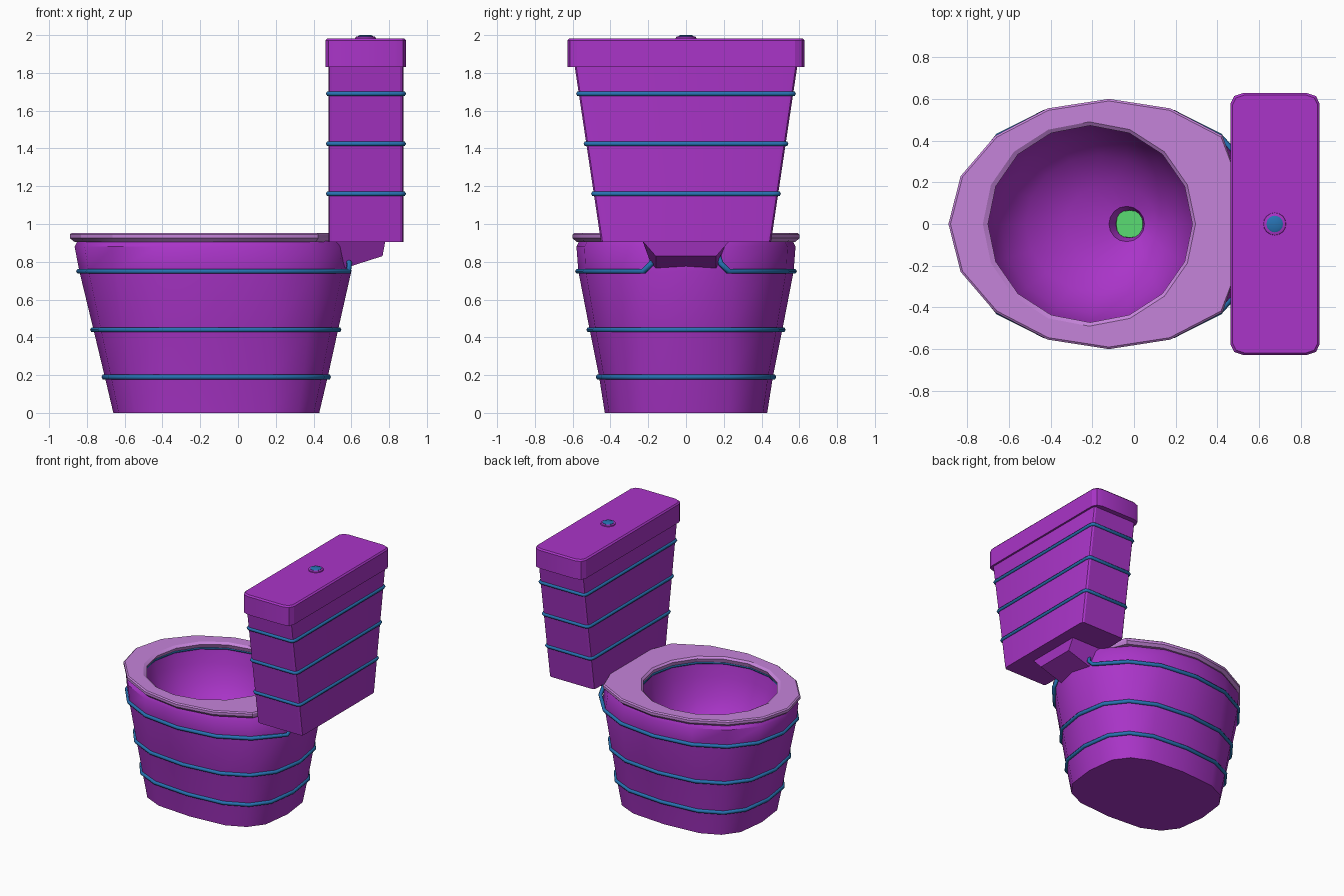
import bpy
import math

if "Cube" in bpy.data.objects:
    bpy.data.objects.remove(bpy.data.objects["Cube"])


def material(name, rgb):
    m = bpy.data.materials.new(name)
    m.diffuse_color = (*rgb, 1)
    m.use_nodes = True
    m.node_tree.nodes["Principled BSDF"].inputs["Base Color"].default_value = m.diffuse_color
    return m


PURPLE = material("purple", (0.40, 0.035, 0.58))
LILAC = material("lilac", (0.56, 0.23, 0.70))
BLUE = material("blue", (0.02, 0.17, 0.45))
GREEN = material("green", (0.10, 0.72, 0.17))


def oval(x0, x1, b, z, n=2.0, sides=16):
    """Superellipse outline between x0 and x1 with half width b."""
    cx, a = (x0 + x1) / 2, (x1 - x0) / 2
    pts = []
    for i in range(sides):
        t = 2 * math.pi * i / sides
        c, s = math.cos(t), math.sin(t)
        pts.append((cx + a * math.copysign(abs(c) ** (2 / n), c),
                    b * math.copysign(abs(s) ** (2 / n), s), z))
    return pts


def chamfer_rect(x0, x1, y, z, cx, cy):
    """Rectangle outline with corners cut by two short segments."""
    xm, hx = (x0 + x1) / 2, (x1 - x0) / 2
    k = 0.29
    corner = [(hx, y - cy), (hx - cx * k, y - cy * k), (hx - cx, y)]
    out = corner + [(-px, py) for px, py in reversed(corner)]
    out += [(-px, -py) for px, py in out]
    return [(xm + px, py, z) for px, py in out]


def loft(name, rings, mat, caps=(True, True), closed=False, angle=35):
    n = len(rings[0])
    verts = [p for r in rings for p in r]
    faces = []
    m = len(rings)
    for j in range(m if closed else m - 1):
        k = (j + 1) % m
        for i in range(n):
            i2 = (i + 1) % n
            faces.append((j * n + i, j * n + i2, k * n + i2, k * n + i))
    if not closed and caps[0]:
        faces.append(tuple(reversed(range(n))))
    if not closed and caps[1]:
        faces.append(tuple(range((m - 1) * n, m * n)))
    me = bpy.data.meshes.new(name)
    me.from_pydata(verts, [], faces)
    me.materials.append(mat)
    ob = bpy.data.objects.new(name, me)
    bpy.context.collection.objects.link(ob)
    bpy.ops.object.select_all(action='DESELECT')
    ob.select_set(True)
    bpy.context.view_layer.objects.active = ob
    if angle:
        bpy.ops.object.shade_smooth_by_angle(angle=math.radians(angle))
    return ob


def tube(name, pts, r, closed=True):
    cu = bpy.data.curves.new(name, 'CURVE')
    cu.dimensions = '3D'
    cu.bevel_depth = r
    cu.bevel_resolution = 1
    cu.use_fill_caps = True
    sp = cu.splines.new('POLY')
    sp.points.add(len(pts) - 1)
    for p, co in zip(sp.points, pts):
        p.co = (*co, 1)
    sp.use_cyclic_u = closed
    cu.materials.append(BLUE)
    ob = bpy.data.objects.new(name, cu)
    bpy.context.collection.objects.link(ob)


# Bowl: outer wall (x0, x1, half width, z, squareness), rim, then inner basin
outer = [(-.66, .43, .43, 0, 3.0), (-.705, .475, .46, .19, 2.8),
         (-.765, .53, .51, .44, 2.5), (-.84, .60, .57, .75, 2.25),
         (-.865, .59, .58, .88, 2.1), (-.85, .58, .565, .91, 2.0)]
inner = [(-.725, .295, .495, .91), (-.70, .28, .475, .80), (-.64, .24, .43, .66),
         (-.52, .18, .33, .53), (-.33, .11, .19, .45), (-.12, .05, .085, .42),
         (-.085, .042, .065, .36)]
loft("bowl", [oval(*o) for o in outer] + [oval(*i) for i in inner], PURPLE,
     caps=(True, False), angle=40)

# Drain at the basin bottom
loft("drain", [oval(-.088, .045, .067, .355, 2.5), oval(-.085, .042, .065, .375, 2.5)], GREEN)

# Seat: ring cut off straight in front of the tank
seat_rings = [(-.72, .29, .485, .905), (-.865, .63, .58, .905), (-.89, .65, .60, .925),
              (-.89, .65, .60, .945), (-.88, .64, .59, .953),
              (-.725, .295, .49, .953), (-.70, .28, .472, .94)]
seat = [[(min(x, .49), y, z) for x, y, z in oval(*s)] for s in seat_rings]
loft("seat", seat, LILAC, closed=True, angle=20)

# Hoops around the bowl, the top one interrupted by the tank support
for k in (1, 2):
    x0, x1, b, z, n = outer[k]
    tube(f"bowl_hoop_{k}", oval(x0 - .003, x1 + .003, b + .003, z, n), .015)
top = oval(-.842, .602, .572, .75, 2.25)
start = [(.575, .17, .83), (.59, .185, .79), (.585, .225, .75)]
end = [(x, -y, z) for x, y, z in reversed(start)]
tube("bowl_hoop_3", start + top[2:15] + end, .015, closed=False)
tube("inner_rim_hoop", oval(-.725, .295, .493, .905), .012)

# Support wedge between bowl and tank
sections = []
for x_top, x_bot, z in ((.42, .42, .72), (.78, .765, .83)):
    sections.append([(x_top, -.23, .91), (x_top, .23, .91),
                     (x_bot, .16, z), (x_bot, -.16, z)])
loft("tank_support", sections, PURPLE, angle=0)


# Tank, tapering towards the bottom
def tank_width(z):
    return .45 + (z - .905) / (1.84 - .905) * .14


loft("tank", [chamfer_rect(.48, .875, tank_width(z), z, .018, .028)
              for z in (.905, 1.84)], PURPLE, angle=20)
for k, z in enumerate((1.16, 1.425, 1.69)):
    tube(f"tank_hoop_{k + 1}",
         chamfer_rect(.478, .877, tank_width(z) + .002, z, .02, .03), .013)

# Lid with slightly bevelled top edge
loft("lid", [chamfer_rect(.463, .89, .628, 1.83, .06, .05),
             chamfer_rect(.463, .89, .628, 1.972, .06, .05),
             chamfer_rect(.473, .88, .618, 1.983, .055, .045)], PURPLE, angle=20)

# Flush button and its collar
loft("button_collar", [oval(.675 - r, .675 + r, r, z)
                       for r, z in ((.055, 1.98), (.053, 1.99), (.045, 1.993))], PURPLE)
loft("button", [oval(.675 - r, .675 + r, r, z)
                for r, z in ((.04, 1.985), (.04, 1.995), (.03, 2.0))], BLUE)
